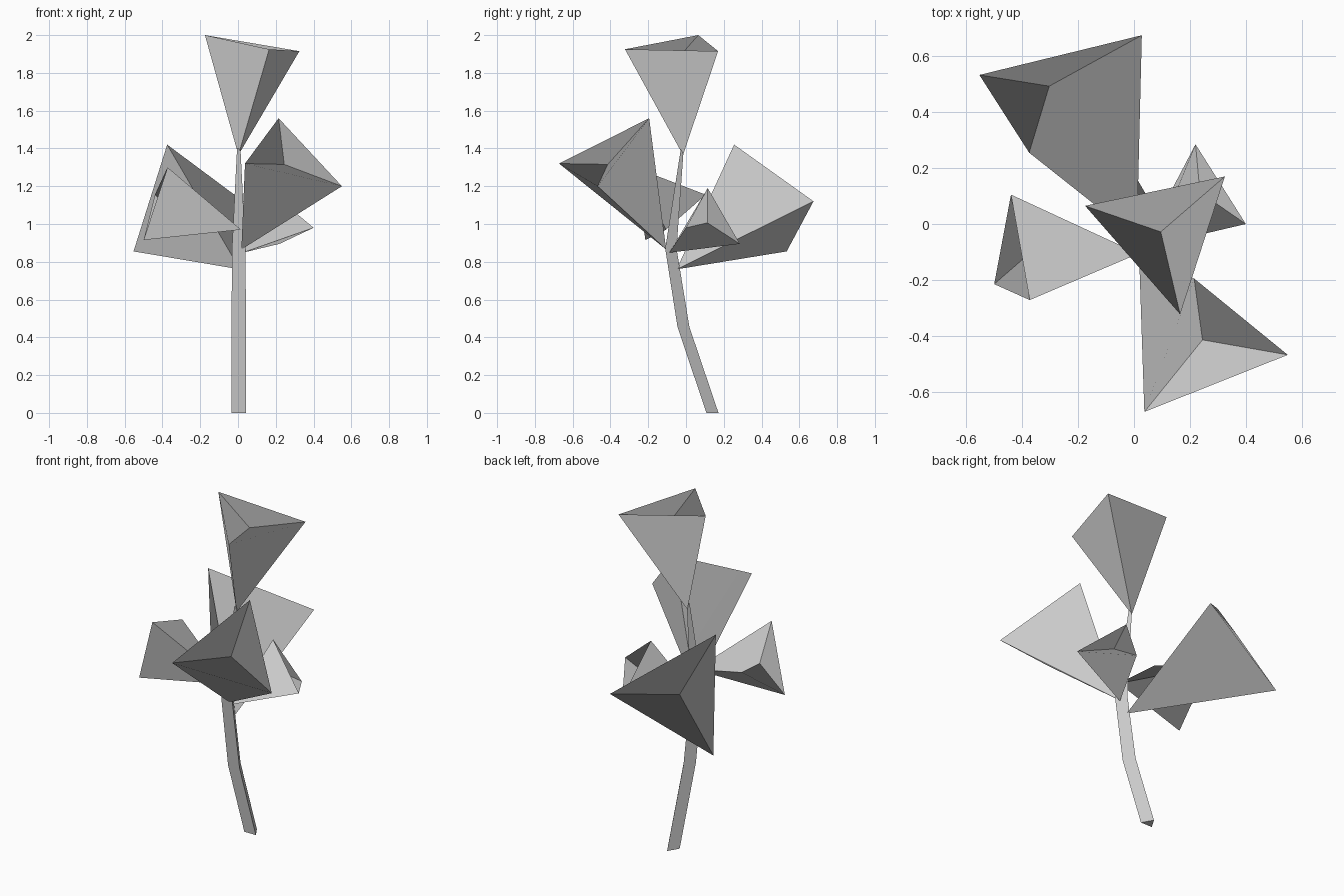
import bpy, bmesh
from mathutils import Vector

if "Cube" in bpy.data.objects:
    bpy.data.objects.remove(bpy.data.objects["Cube"])

grey = bpy.data.materials.new("plant_grey")
grey.diffuse_color = (0.58, 0.58, 0.58, 1)
grey.use_nodes = True
grey.node_tree.nodes["Principled BSDF"].inputs["Base Color"].default_value = grey.diffuse_color


def make_object(name, verts, faces, normals):
    """Mesh whose faces each carry one given flat shading normal."""
    mesh = bpy.data.meshes.new(name)
    mesh.from_pydata(verts, [], faces)
    mesh.materials.append(grey)
    mesh.shade_smooth()
    mesh.normals_split_custom_set(
        [n for face, n in zip(faces, normals) for _ in face])
    obj = bpy.data.objects.new(name, mesh)
    bpy.context.collection.objects.link(obj)
    return obj


def leaf_cluster(name, apex, rim, dent=0.09):
    """Three folded leaves: each pairs a side and a cap triangle, shaded as one facet."""
    apex = Vector(apex)
    rim = [Vector(p) for p in rim]
    middle = sum(rim, Vector()) / 3
    # keep the winding outward whichever way the rim is listed
    if (rim[1] - rim[0]).cross(rim[2] - rim[0]).dot(middle - apex) < 0:
        rim.reverse()
    tip = middle.lerp(apex, dent)
    verts, faces, normals = [apex, *rim, tip], [], []
    for i in range(3):
        a, b = 1 + i, 1 + (i + 1) % 3
        faces += [(0, b, a), (4, a, b)]
        normals += [(verts[b] - verts[a]).cross(tip - apex).normalized()] * 2
    make_object(name, verts, faces, normals)


# Bent triangular stem: front y, back y, height, half width
sections = [(0.108, 0.172, 0.0, 0.038), (-0.045, 0.018, 0.455, 0.038),
            (-0.11, -0.05, 0.87, 0.036), (-0.027, -0.012, 1.40, 0.009)]
cx = 0.004
verts = []
for front, back, z, w in sections:
    verts += [Vector(p) for p in ((cx - w, front, z), (cx + w, front, z), (cx, back, z))]
faces, normals = [(2, 1, 0), (9, 10, 11)], [Vector((0, 0, -1)), Vector((0, 0, 1))]
for i in range(3):
    j = (i + 1) % 3
    # one shading normal along each whole side
    side = (verts[j] - verts[i]).cross(verts[9 + i] - verts[i]).normalized()
    for s in (0, 3, 6):
        faces.append((s + i, s + j, s + j + 3, s + i + 3))
        normals.append(side)
make_object("stem", verts, faces, normals)

# Leaf clusters
leaf_cluster("top_leaves", (0.002, -0.016, 1.365),
             [(-0.175, 0.065, 2.0), (0.325, 0.17, 1.915), (0.165, -0.323, 1.925)])
leaf_cluster("front_right_leaves", (0.018, -0.105, 0.865),
             [(0.215, -0.195, 1.56), (0.55, -0.468, 1.20), (0.037, -0.672, 1.32)])
leaf_cluster("back_left_leaves", (0.01, -0.05, 0.76),
             [(-0.375, 0.255, 1.42), (-0.553, 0.533, 0.855), (0.028, 0.675, 1.12)],
             dent=-0.01)
leaf_cluster("left_leaves", (0.016, -0.106, 0.97),
             [(-0.373, -0.272, 1.30), (-0.50, -0.215, 0.915), (-0.44, 0.105, 1.155)])
leaf_cluster("right_leaves", (0.025, -0.088, 0.848),
             [(0.15, 0.115, 1.19), (0.22, 0.285, 0.895), (0.40, 0.0, 0.98)])
